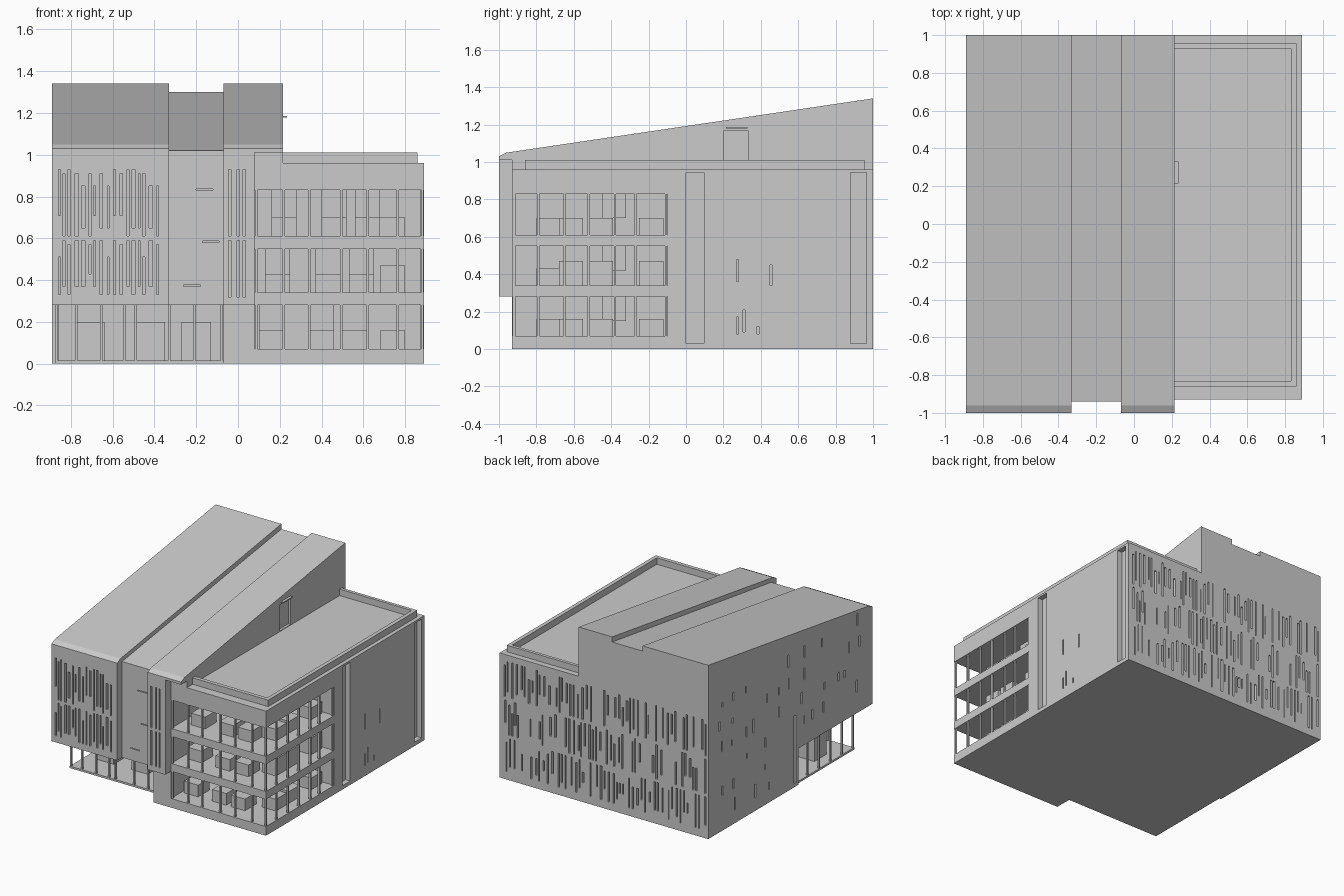
import bpy, bmesh, random

if "Cube" in bpy.data.objects:
    bpy.data.objects.remove(bpy.data.objects["Cube"])
random.seed(4)


def finish(name, bm):
    bmesh.ops.recalc_face_normals(bm, faces=bm.faces)
    me = bpy.data.meshes.new(name)
    bm.to_mesh(me)
    bm.free()
    ob = bpy.data.objects.new(name, me)
    bpy.context.collection.objects.link(ob)
    return ob


def boxes(name, items):
    """One mesh of boxes, each given as x0, x1, y0, y1, z0, z1."""
    bm = bmesh.new()
    for x0, x1, y0, y1, z0, z1 in items:
        vs = bmesh.ops.create_cube(bm, size=1)["verts"]
        for v in vs:
            v.co.x = x1 if v.co.x > 0 else x0
            v.co.y = y1 if v.co.y > 0 else y0
            v.co.z = z1 if v.co.z > 0 else z0
    return finish(name, bm)


def strip(name, x0, x1, profile):
    """Extrude a y-z profile along x."""
    bm = bmesh.new()
    f = bm.faces.new([bm.verts.new((x0, y, z)) for y, z in profile])
    r = bmesh.ops.extrude_face_region(bm, geom=[f])
    for v in r["geom"]:
        if isinstance(v, bmesh.types.BMVert):
            v.co.x = x1
    return finish(name, bm)


def cut(ob, *cutters):
    for c in cutters:
        m = ob.modifiers.new("cut", "BOOLEAN")
        m.operation, m.solver, m.object = "DIFFERENCE", "EXACT", c
    dg = bpy.context.evaluated_depsgraph_get()
    me = bpy.data.meshes.new_from_object(ob.evaluated_get(dg))
    ob.modifiers.clear()
    ob.data = me


# Sloped-roof masses, overhanging the recessed ground floor
roof = [(-1, 1.03), (-0.96, 1.05), (1, 1.34)]
left_mass = strip("left_mass", -0.89, -0.33,
                  [(-1, 0.28)] + roof + [(1, 0), (-0.1, 0), (-0.1, 0.28)])
middle_mass = strip("middle_mass", -0.33, -0.07,
                    [(-0.94, 0.28), (-0.94, 1.02), (1, 1.30), (1, 0), (-0.1, 0), (-0.1, 0.28)])
pier_mass = strip("pier_mass", -0.07, 0.08,
                  [(-1, 0.28)] + roof + [(1, 0), (-0.93, 0), (-0.93, 0.28)])
wedge = strip("roof_wedge", 0.08, 0.215,
              [(-1, 1.01)] + roof + [(1, 0.955), (-0.93, 0.955), (-0.93, 1.01)])

# Flat-roofed right wing with open corner floors
rear_block = boxes("right_rear_block", [(0.08, 0.89, -0.1, 1, 0, 0.96)])
boxes("floor_slabs", [(0.08, 0.89, -0.93, -0.1, a, b) for a, b in
                      ((0, 0.07), (0.28, 0.34), (0.55, 0.61), (0.83, 0.96))])
boxes("roof_parapet", [(0.83, 0.86, -0.86, 0.955, 0.955, 1.01),
                       (0.08, 0.83, -0.86, -0.83, 0.955, 1.01),
                       (0.215, 0.83, 0.93, 0.955, 0.955, 1.01)])

# Window posts and interior partitions on each floor
posts, rooms = [], []
t = 0.006
for n, (a, b) in enumerate(((0.07, 0.28), (0.34, 0.55), (0.61, 0.83))):
    for x in (0.087, 0.22, 0.34, 0.495, 0.62, 0.765, 0.882):
        posts.append((x - t, x + t, -0.927, -0.912, a, b))
    for y in (-0.79, -0.65, -0.52, -0.38, -0.27, -0.107):
        posts.append((0.872, 0.887, y - t, y + t, a, b))
    for x in (0.10, 0.34, 0.50):
        x += 0.03 * n
        rooms.append((x, x + 0.12, -0.8, -0.66, a, a + 0.09))
        rooms.append((x, x + 0.12, -0.45, -0.32, b - 0.13, b))
    for y in (-0.68, -0.52, -0.25):
        rooms.append((0.68, 0.8, y, y + 0.13, a, a + (0.09, 0.13, 0.09)[n]))
boxes("window_posts", posts)
boxes("interior_partitions", rooms)

# Recessed ground floor on the left
boxes("ground_slab", [(-0.875, -0.07, -0.8, -0.1, 0, 0.015)])
posts = [(x - t, x + t, -0.798, -0.784, 0.015, 0.28) for x in
         (-0.868, -0.775, -0.655, -0.545, -0.49, -0.33, -0.21, -0.077)]
posts += [(-0.874, -0.86, y - t, y + t, 0.015, 0.28) for y in (-0.66, -0.52, -0.38, -0.24)]
boxes("ground_posts", posts)
boxes("ground_partitions", [(x, x + 0.14, -0.6, -0.45, 0.015, 0.2)
                            for x in (-0.78, -0.49, -0.27)])

# Narrow slots in the front wall
front = []
x = -0.86
while x < -0.37:
    w = random.uniform(0.008, 0.017)
    for a, b in ((0.33, 0.59), (0.61, 0.93)):
        lo = a + random.choice((0, 0, 0.04, 0.1))
        hi = b - random.choice((0, 0, 0.02, 0.08))
        front.append((x, x + w, -1.02, -0.97, lo, hi))
    x += w + random.uniform(0.012, 0.026)
for x in (-0.045, -0.005, 0.025):
    front += [(x, x + 0.012, -1.02, -0.97, 0.32, 0.59),
              (x, x + 0.012, -1.02, -0.97, 0.61, 0.93)]
front_cut = boxes("front_slot_cutter", front)

# Three rows of slots in the back wall, clear of the mass joints
back = []
for a, b in ((0.06, 0.32), (0.345, 0.61), (0.635, 0.91)):
    x = -0.87
    while x < 0.86:
        w = random.uniform(0.007, 0.016)
        near_joint = any(x - 0.004 < j < x + w + 0.004 for j in (-0.33, -0.07, 0.08))
        if not near_joint and random.random() < 0.8:
            lo = a + random.choice((0, 0, 0.04, 0.09))
            hi = b - random.choice((0, 0, 0.03, 0.09))
            back.append((x, x + w, 0.975, 1.02, lo, hi))
        x += w + random.uniform(0.01, 0.03)
back_cut = boxes("back_slot_cutter", back)

# Scattered small slits in the left wall, one per grid cell, and a tall joint
side = [(-0.91, -0.87, -0.07, -0.045, 0.03, 0.55)]
for row in range(6):
    z = 0.1 + row * 0.17
    for col in range(13):
        y = -0.88 + col * 0.14 + random.uniform(0, 0.07)
        if random.random() < 0.6 and (z > 0.31 or y > 0) and not -0.1 < y < -0.02:
            w, h = random.uniform(0.008, 0.02), random.uniform(0.03, 0.11)
            side.append((-0.91, -0.87, y, y + w, z, z + h))
side_cut = boxes("side_slit_cutter", side)

# Tall grooves and a few slits in the right wall
right = [(0.85, 0.91, 0.0, 0.095, 0.03, 0.945), (0.85, 0.91, 0.88, 0.965, 0.03, 0.945)]
for y, a, b in ((0.27, 0.36, 0.48), (0.45, 0.34, 0.45), (0.27, 0.08, 0.17),
                (0.305, 0.09, 0.21), (0.38, 0.08, 0.12)):
    right.append((0.87, 0.91, y, y + 0.01, a, b))
right_cut = boxes("right_wall_cutter", right)

# Cladding joints in the recessed bay and roof gutter door
bay_cut = boxes("bay_joint_cutter", [(x, x + 0.08, -0.96, -0.93, z, z + 0.006) for x, z in
                                     ((-0.26, 0.37), (-0.17, 0.58), (-0.2, 0.83))])
door_cut = boxes("door_cutter", [(0.195, 0.23, 0.2, 0.335, 0.965, 1.165)])
boxes("door_canopy", [(0.21, 0.235, 0.215, 0.33, 1.178, 1.186)])

cut(left_mass, front_cut, back_cut, side_cut)
cut(middle_mass, back_cut, bay_cut)
cut(pier_mass, front_cut, back_cut)
cut(rear_block, back_cut, right_cut)
cut(wedge, door_cut)
for c in (front_cut, back_cut, side_cut, right_cut, bay_cut, door_cut):
    bpy.data.objects.remove(c)
